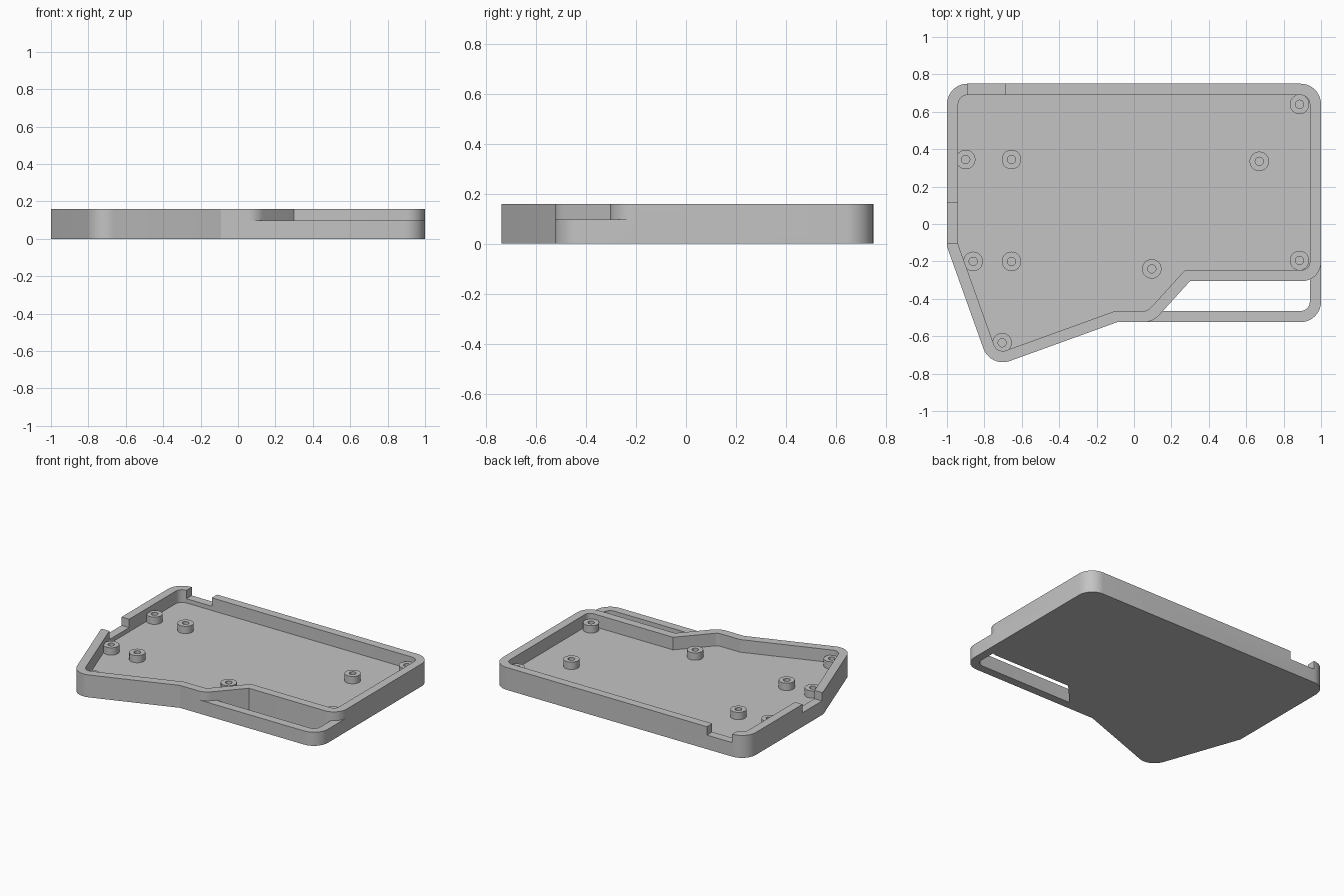
import bpy, bmesh, math
from mathutils import Vector

cube = bpy.data.objects.get("Cube")
if cube:
    bpy.data.objects.remove(cube, do_unlink=True)

HEIGHT, FLOOR, STEP, WALL = 0.16, 0.07, 0.097, 0.06
ARC = 10

grey = bpy.data.materials.new("case grey")
grey.use_nodes = True
color = (0.55, 0.55, 0.55, 1)
grey.diffuse_color = color
grey.node_tree.nodes["Principled BSDF"].inputs["Base Color"].default_value = color


def finish(name, bm):
    bmesh.ops.recalc_face_normals(bm, faces=bm.faces)
    mesh = bpy.data.meshes.new(name)
    bm.to_mesh(mesh)
    bm.free()
    mesh.materials.append(grey)
    obj = bpy.data.objects.new(name, mesh)
    bpy.context.collection.objects.link(obj)
    return obj


def corner_dirs(corners, i):
    p = Vector(corners[i][:2])
    a = Vector(corners[i - 1][:2])
    b = Vector(corners[(i + 1) % len(corners)][:2])
    return p, (p - a).normalized(), (b - p).normalized()


def inset(corners, d):
    """Mitred inward offset of a counter-clockwise outline."""
    result = []
    for i, c in enumerate(corners):
        p, u, v = corner_dirs(corners, i)
        n1, n2 = Vector((-u.y, u.x)), Vector((-v.y, v.x))
        q = p + (n1 + n2) * d / (1 + n1.dot(n2))
        result.append((q.x, q.y, max(c[2] - d, 0)))
    return result


def rounded(corners):
    """Replace each corner that has a radius with an arc."""
    pts = []
    for i, c in enumerate(corners):
        p, u, v = corner_dirs(corners, i)
        r = c[2]
        if r == 0:
            pts.append(p)
            continue
        turn = u.angle_signed(v)  # clockwise positive
        side = -1 if turn > 0 else 1
        start = p - u * r * math.tan(abs(turn) / 2)
        normal = Vector((-u.y, u.x)) * side
        centre = start + normal * r
        for k in range(ARC + 1):
            t = abs(turn) * k / ARC
            pts.append(centre - normal * r * math.cos(t) + u * r * math.sin(t))
    return pts


def ring(bm, pts, z):
    return [bm.verts.new((p[0], p[1], z)) for p in pts]


def bridge(bm, a, b):
    for i in range(len(a)):
        j = (i + 1) % len(a)
        bm.faces.new((a[i], a[j], b[j], b[i]))


def prism(name, pts, z0, z1):
    bm = bmesh.new()
    low, high = ring(bm, pts, z0), ring(bm, pts, z1)
    bridge(bm, low, high)
    bm.faces.new(low)
    bm.faces.new(high)
    return finish(name, bm)


def box(name, x0, x1, y0, y1, z0, z1):
    return prism(name, [(x0, y0), (x1, y0), (x1, y1), (x0, y1)], z0, z1)


def boolean(target, tool, operation):
    tool.hide_render = True
    mod = target.modifiers.new(operation.lower(), "BOOLEAN")
    mod.operation, mod.object, mod.solver = operation, tool, "EXACT"
    bpy.context.view_layer.objects.active = target
    bpy.ops.object.modifier_apply(modifier=mod.name)
    bpy.data.objects.remove(tool, do_unlink=True)


# Tray: outer wall, rim, inner wall and floor from one outline (x, y, radius)
outline = [
    (-1, 0.75, 0.11), (-1, -0.12, 0), (-0.768, -0.77, 0.11),
    (-0.09, -0.525, 0), (0.1, -0.525, 0.11), (0.3, -0.305, 0),
    (1, -0.305, 0.1), (1, 0.75, 0.11),
]
outer, inner = rounded(outline), rounded(inset(outline, WALL))
bm = bmesh.new()
loops = [ring(bm, outer, 0), ring(bm, outer, HEIGHT),
         ring(bm, inner, HEIGHT), ring(bm, inner, FLOOR)]
for a, b in zip(loops, loops[1:]):
    bridge(bm, a, b)
bm.faces.new(loops[0])
bm.faces.new(loops[-1])
tray = finish("tray", bm)

# Low strap loop at the front right corner
strap = rounded([
    (0.06, -0.525, 0), (1, -0.525, 0.11), (1, -0.2, 0),
    (0.94, -0.22, 0), (0.94, -0.465, 0.05), (0.06, -0.465, 0),
])
boolean(tray, prism("strap_loop", strap, 0, STEP), "UNION")

# Cable notches in the back and left walls
boolean(tray, box("back_notch", -0.89, -0.69, 0.685, 0.8, 0.1, 0.3), "DIFFERENCE")
boolean(tray, box("left_notch", -1.05, -0.93, -0.105, 0.115, 0.1, 0.3), "DIFFERENCE")


# Screw posts with blind holes
def screw_post(name, x, y):
    bm = bmesh.new()
    profile = [(0.052, FLOOR - 0.005), (0.052, 0.122),
               (0.022, 0.122), (0.022, FLOOR + 0.002)]
    sides = [math.tau * k / 32 for k in range(32)]
    rings = [ring(bm, [(x + r * math.cos(t), y + r * math.sin(t)) for t in sides], z)
             for r, z in profile]
    for a, b in zip(rings, rings[1:]):
        bridge(bm, a, b)
    bm.faces.new(rings[0])
    bm.faces.new(rings[-1])
    return finish(name, bm)


spots = [(-0.9, 0.345), (-0.655, 0.345), (0.67, 0.335), (0.885, 0.64),
         (-0.86, -0.2), (-0.655, -0.2), (0.095, -0.24), (0.885, -0.195),
         (-0.705, -0.635)]
parts = [tray] + [screw_post(f"screw_post_{i + 1}", x, y)
                  for i, (x, y) in enumerate(spots)]

# Smooth the rounded corners, keep edges sharp
bpy.ops.object.select_all(action="DESELECT")
for part in parts:
    part.select_set(True)
bpy.context.view_layer.objects.active = tray
bpy.ops.object.shade_smooth_by_angle(angle=math.radians(18))
